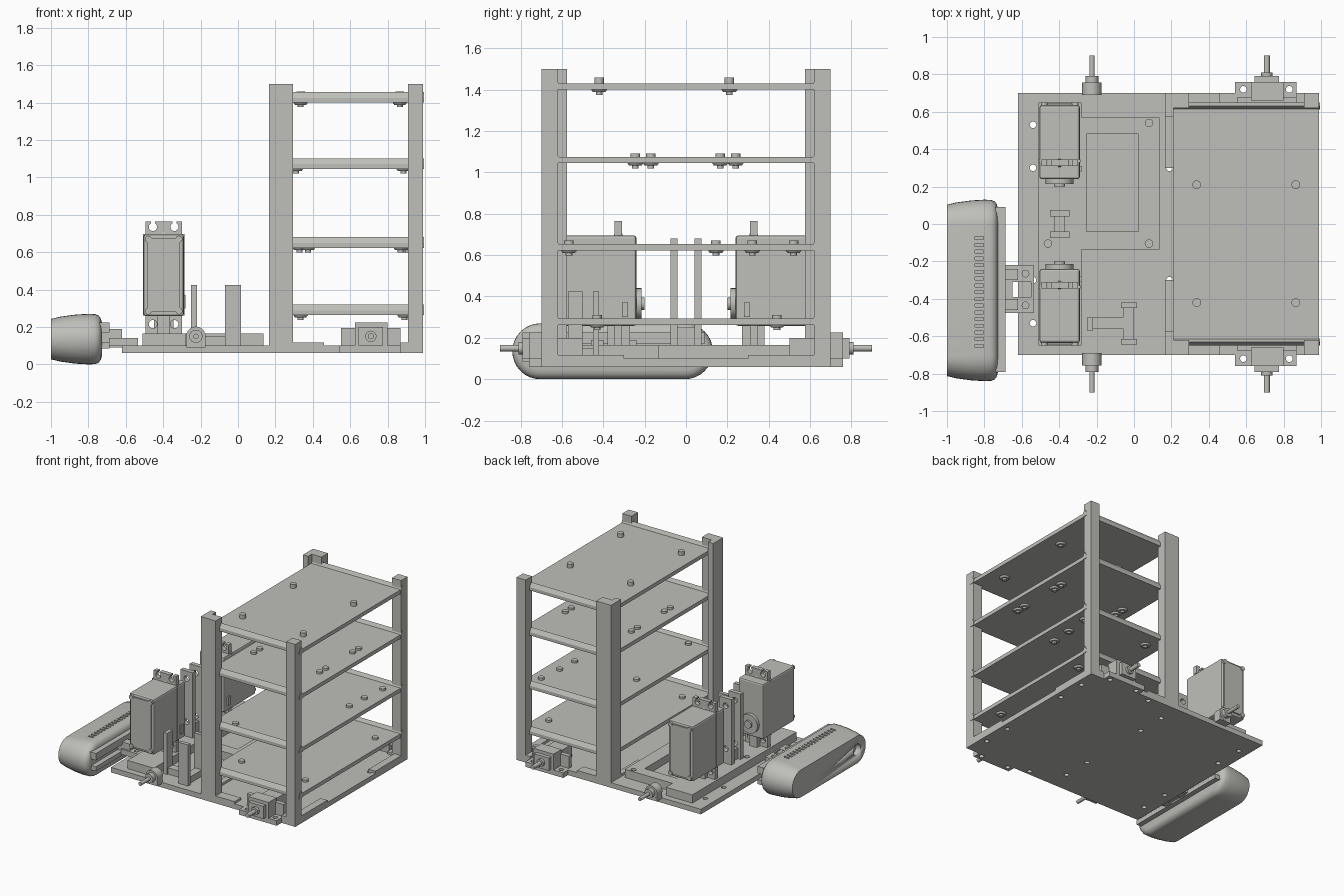
import bpy, bmesh, math
from mathutils import Matrix, Vector

cube = bpy.data.objects.get("Cube")
if cube:
    bpy.data.objects.remove(cube, do_unlink=True)

grey = bpy.data.materials.new("warm_grey")
grey.use_nodes = True
grey.diffuse_color = (0.52, 0.52, 0.49, 1)
grey.node_tree.nodes["Principled BSDF"].inputs["Base Color"].default_value = (0.52, 0.52, 0.49, 1)


def finish(name, bm, smooth=False):
    bmesh.ops.recalc_face_normals(bm, faces=bm.faces)
    mesh = bpy.data.meshes.new(name)
    bm.to_mesh(mesh)
    bm.free()
    mesh.materials.append(grey)
    ob = bpy.data.objects.new(name, mesh)
    bpy.context.collection.objects.link(ob)
    if smooth:
        bpy.ops.object.select_all(action='DESELECT')
        ob.select_set(True)
        bpy.context.view_layer.objects.active = ob
        bpy.ops.object.shade_smooth_by_angle(angle=math.radians(35))
    return ob


def add_box(bm, x0, x1, y0, y1, z0, z1):
    m = Matrix.Translation(((x0 + x1) / 2, (y0 + y1) / 2, (z0 + z1) / 2))
    bmesh.ops.create_cube(bm, size=1, matrix=m @ Matrix.Diagonal((x1 - x0, abs(y1 - y0), z1 - z0, 1)))


def add_rod(bm, start, end, r, r2=None, n=24):
    a, b = Vector(start), Vector(end)
    rot = (b - a).to_track_quat('Z', 'Y').to_matrix().to_4x4()
    bmesh.ops.create_cone(bm, cap_ends=True, segments=n, radius1=r, radius2=r if r2 is None else r2,
                          depth=(b - a).length, matrix=Matrix.Translation((a + b) / 2) @ rot)


def boxes(name, *dims):
    bm = bmesh.new()
    for d in dims:
        add_box(bm, *d)
    return finish(name, bm)


def rods(name, *specs):
    bm = bmesh.new()
    for s in specs:
        add_rod(bm, *s)
    return finish(name, bm, True)


def prism(name, pts, axis, lo, hi):
    """Extrude a 2D outline along x, y or z."""
    bm = bmesh.new()
    place = {'x': lambda p: (lo, *p), 'y': lambda p: (p[0], lo, p[1]), 'z': lambda p: (*p, lo)}[axis]
    face = bm.faces.new([bm.verts.new(place(p)) for p in pts])
    geo = bmesh.ops.extrude_face_region(bm, geom=[face])
    vec = Vector([(hi - lo) * (axis == a) for a in 'xyz'])
    bmesh.ops.translate(bm, vec=vec, verts=[v for v in geo['geom'] if isinstance(v, bmesh.types.BMVert)])
    return finish(name, bm)


def cut(ob, cutter):
    cutter.hide_render = True
    cutter.hide_viewport = True
    cutter.display_type = 'WIRE'
    mod = ob.modifiers.new("holes", 'BOOLEAN')
    mod.operation, mod.solver, mod.object = 'DIFFERENCE', 'EXACT', cutter


def holes(ob, points, r, axis, lo, hi):
    place = {'x': lambda p, t: (t, *p), 'y': lambda p, t: (p[0], t, p[1]), 'z': lambda p, t: (*p, t)}[axis]
    cut(ob, rods(ob.name + "_hole_cutter", *[(place(p, lo), place(p, hi), r, r, 16) for p in points]))


# Base plate with motor ears and screw holes
base = prism("base_plate", [(-.62, -.7), (.54, -.7), (.54, -.76), (.87, -.76), (.87, -.7), (.99, -.7),
                            (.99, .7), (.87, .7), (.87, .76), (.54, .76), (.54, .7), (-.62, .7)], 'z', .06, .1)
holes(base, [(x, s * .72) for x in (.585, .83) for s in (-1, 1)] +
      [(x, s * y) for x in (-.54, .19, .94) for y in (.3, .53) for s in (-1, 1)] +
      [(.425, .665), (.425, -.665)], .018, 'z', 0, .2)

# Raised electronics frame with window
frame = prism("electronics_frame", [(-.51, -.65), (-.28, -.65), (-.28, -.135), (.135, -.135),
                                    (.135, .57), (-.28, .57), (-.28, .65), (-.51, .65)], 'z', .1, .165)
cut(frame, boxes("window_cutter", (-.255, .025, -.04, .48, .105, .3)))
holes(frame, [(.08, .54), (.08, -.105), (-.46, -.105)], .02, 'z', .06, .3)

# Low base rails around the tower
for s in (-1, 1):
    boxes("corner_rail", (.165, .46, s * .62, s * .7, .09, .118), (.165, .21, s * .3, s * .7, .09, .118),
          (.93, .99, s * .3, s * .7, .09, .118), (.87, .99, s * .62, s * .7, .09, .118))

# Tower posts: angle sections at the rear, square at the outer end
for s in (-1, 1):
    prism("angle_post", [(.165, s * .7), (.295, s * .7), (.295, s * .62), (.21, s * .62),
                         (.21, s * .575), (.165, s * .575)], 'z', .06, 1.5)
    boxes("outer_post", (.91, .99, s * .62, s * .7, .06, 1.5))

# Shelves with ridged edge rails, bolts and washers
shelf_bolts = [
    (.263, [(x, y) for x in (.335, .89) for y in (-.43, .44)]),
    (.623, [(.375, -.566), (.87, .145), (.88, .32), (.9, .52), (.33, .145), (.33, .52)]),
    (1.045, [(x, y) for x in (.31, .885) for y in (-.245, -.17, .165, .24)]),
    (1.4, [(x, y) for x in (.335, .865) for y in (-.42, .21)]),
]
for z, spots in shelf_bolts:
    boxes("shelf", (.21, .99, -.62, .62, z, z + .03))
    for s in (-1, 1):
        prism("shelf_rail", [(s * .612, z), (s * .65, z), (s * .65, z + .025),
                             (s * .63, z + .057), (s * .612, z + .025)], 'x', .21, .994)
    h = .06 if z > 1.3 else .047
    rods("shelf_bolts", *[((x, y, z + .02), (x, y, z + h), .023) for x, y in spots])
    rods("shelf_washers", *[((x, y, z - .012), (x, y, z + .01), .03, .045) for x, y in spots],
         *[((x, y, z - .025), (x, y, z), .016) for x, y in spots])

# Servos, mirrored about y = 0
for s in (-1, 1):
    body = boxes("servo_body", (-.505, -.29, s * .24, s * .635, .258, .695))
    bev = body.modifiers.new("soft_edges", 'BEVEL')
    bev.width, bev.segments = .012, 2
    boxes("servo_end_cover", (-.485, -.31, s * .63, s * .645, .28, .675))
    boxes("servo_seams", (-.508, -.287, s * .33, s * .345, .262, .698), (-.3, -.28, s * .28, s * .31, .3, .37))
    rods("servo_screws", *[((x, s * .62, z), (x, s * .65, z), .018)
                           for x in (-.48, -.315) for z in (.285, .67)])
    rods("servo_output", ((-.398, s * .215, .365), (-.398, s * .25, .365), .075),
         ((-.398, s * .2, .365), (-.398, s * .22, .365), .03))
    # Mounting ears with open slots
    for z0, z1, zc, out in ((.69, .765, .735, 1), (.165, .262, .215, -1)):
        ear = boxes("servo_ear", (-.495, -.3, s * .31, s * .345, z0, z1))
        bm = bmesh.new()
        for x in (-.455, -.34):
            add_rod(bm, (x, s * .25, zc), (x, s * .4, zc), .022)
        holes_ob = finish("servo_ear_cutter", bm)
        cut(ear, holes_ob)
        if out > 0:
            cut(ear, boxes("servo_slot_cutter", *[(x - .01, x + .01, s * .25, s * .4, zc, .8)
                                                  for x in (-.455, -.34)]))
    prism("servo_gusset", [(s * .305, .69), (s * .35, .69), (s * .33, .76), (s * .32, .76)],
          'x', -.405, -.39)
    # Servo support block, tall centre upright
    boxes("servo_foot", (-.43, -.365, s * .27, s * .38, .16, .258))
    upright = boxes("servo_upright", (-.45, -.345, s * .04, s * .075, .16, .68))
    holes(upright, [(-.398, .62), (-.398, .28)], .022, 'y', -.1, .1)
boxes("upright_foot", (-.425, -.37, -.045, .045, .16, .25))

# Sensor bracket with three thin uprights
boxes("sensor_bracket", (-.25, -.22, -.57, -.5, .1, .425), (-.25, -.03, -.56, -.5, .1, .15),
      (-.06, .0, -.64, -.42, .1, .15))
for y in (-.645, -.45):
    boxes("sensor_upright", (-.07, .015, y, y + .03, .1, .425))

# Axles and drive motors on both sides
for s in (-1, 1):
    boxes("axle_block", (-.275, -.175, s * .69, s * .755, .09, .15))
    rods("axle_hub", ((-.225, s * .69, .15), (-.225, s * .757, .15), .052),
         ((-.225, s * .75, .15), (-.225, s * .79, .15), .035),
         ((-.225, s * .78, .15), (-.225, s * .9, .15), .014))
    boxes("motor_mount", (.55, .87, s * .64, s * .675, .09, .195), (.625, .8, s * .66, s * .76, .09, .225))
    boxes("motor_body", (.645, .775, s * .5, s * .79, .1, .2))
    rods("motor_shaft", ((.71, s * .78, .15), (.71, s * .81, .15), .03),
         ((.71, s * .8, .15), (.71, s * .9, .15), .016))

# Camera pod: lofted pill sections
bm = bmesh.new()
rings = []
for x, inset in ((-1, .027), (-.95, .015), (-.87, .004), (-.8, 0), (-.765, .001), (-.745, .009), (-.733, .025), (-.728, .045)):
    r, ring = .135 - inset, []
    for side in (1, -1):
        for i in range(17):
            a = math.pi * i / 16 - math.pi / 2
            ring.append(bm.verts.new((x, -.355 + side * (.35 + r * math.cos(a)), .135 + side * r * math.sin(a))))
    rings.append(ring)
for a, b in zip(rings, rings[1:]):
    for i in range(len(a)):
        j = (i + 1) % len(a)
        bm.faces.new((a[i], a[j], b[j], b[i]))
bm.faces.new(rings[0])
bm.faces.new(rings[-1])
pod = finish("camera_pod", bm, True)
holes(pod, [(-.705, .135)], .045, 'x', -1.1, -.96)
cut(pod, boxes("vent_cutter", *[(-.85, -.805, y, y + .016, .255, .3)
                                for y in (-.66 + i * .036 for i in range(17))]))

# Camera mount: long back strips, fingers and slotted tongue
boxes("camera_back_strip", (-.74, -.688, -.79, .09, .17, .225), (-.74, -.688, -.79, .09, .085, .12))
boxes("camera_fingers", *[(-.74, -.62, y, y + .06, .09, .19) for y in (-.46, -.3)])
tongue = boxes("camera_tongue", (-.69, -.535, -.475, -.22, .098, .14))
cut(tongue, boxes("tongue_slot_cutter", (-.65, -.548, -.39, -.31, .05, .2)))
holes(tongue, [(-.58, -.265), (-.58, -.435)], .018, 'z', .05, .2)
